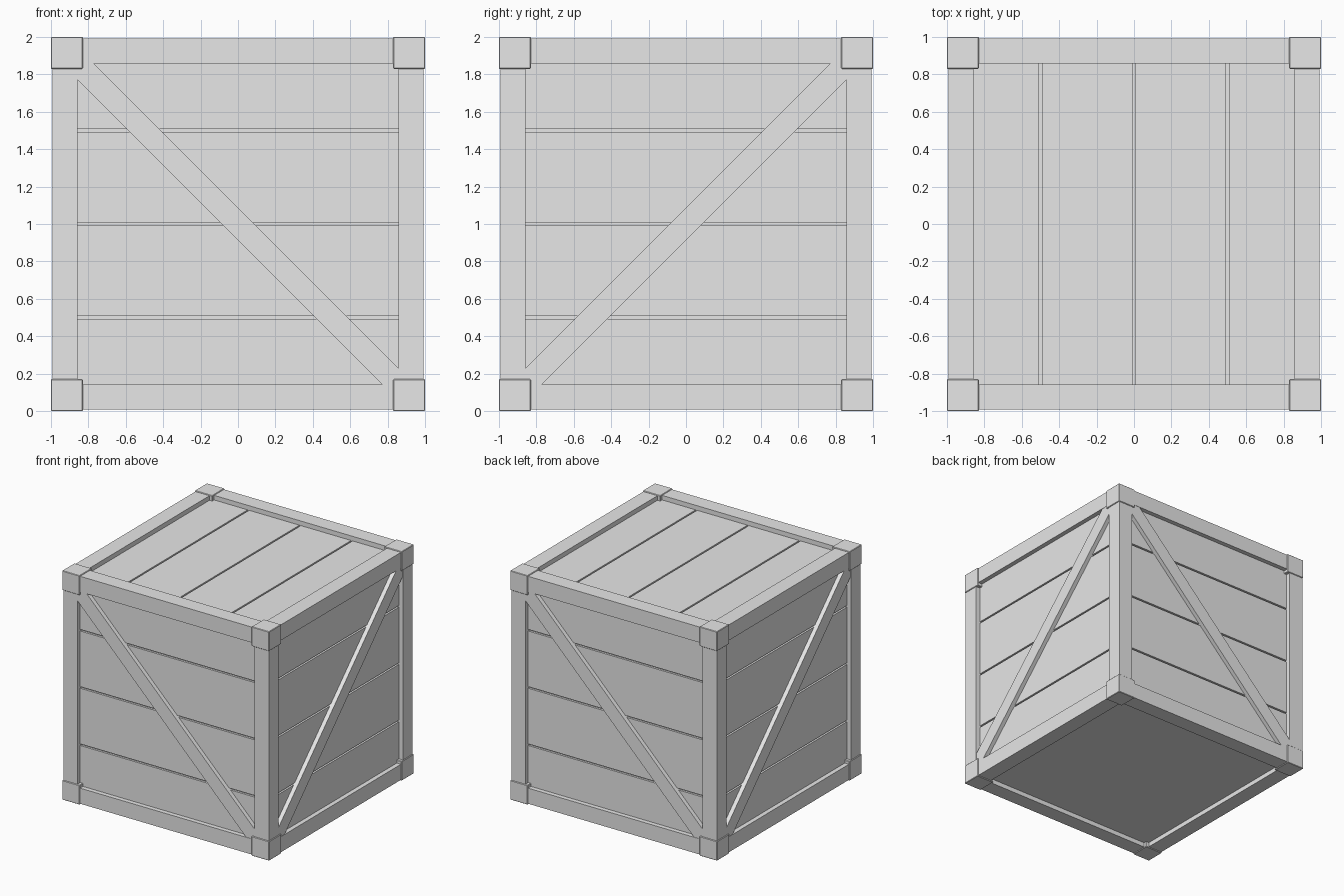
import bpy
import math
from mathutils import Matrix, Vector

cube = bpy.data.objects.get("Cube")
if cube:
    bpy.data.objects.remove(cube, do_unlink=True)

# Main dimensions, measured from the middle of the crate
FRAME_OUT, FRAME_IN = 0.993, 0.857
CORNER_IN = 0.83
PANEL, CORE = 0.953, 0.935
BRACE_OUT = 0.99
GAP = 0.014
PLANKS = 4

grey = bpy.data.materials.new("plain_grey")
grey.use_nodes = True
grey.diffuse_color = (0.8, 0.8, 0.8, 1)
grey.node_tree.nodes["Principled BSDF"].inputs["Base Color"].default_value = (0.8, 0.8, 0.8, 1)

LIFT = Matrix.Translation((0, 0, 1))


def box(name, low, high, turn=Matrix()):
    """Box between two corners, turned about the crate's middle."""
    low, high = Vector(low), Vector(high)
    bpy.ops.mesh.primitive_cube_add(size=1)
    obj = bpy.context.object
    obj.name = name
    size = Matrix.Diagonal((*(high - low), 1))
    obj.data.transform(LIFT @ turn @ Matrix.Translation((low + high) / 2) @ size)
    obj.data.materials.append(grey)
    return obj


def plank_row(name, turn):
    """Planks on the front face, running along x, with narrow gaps."""
    step = 2 / PLANKS
    for i in range(PLANKS):
        low = max(-1 + i * step + GAP / 2, -CORE)
        high = min(-1 + (i + 1) * step - GAP / 2, CORE)
        box(name, (-CORE, -PANEL, low), (CORE, -CORE + 0.01, high), turn)


# Inner body and plain bottom panel
box("inner_body", (-CORE,) * 3, (CORE,) * 3)
box("bottom_panel", (-CORE, -CORE, -PANEL), (CORE, CORE, -CORE + 0.01))

# Planked sides with one diagonal brace each
for k, side in enumerate(("front", "right", "back", "left")):
    turn = Matrix.Rotation(k * math.pi / 2, 4, "Z")
    plank_row(side + "_plank", turn)
    slope = math.pi / 4 if k % 2 == 0 else -math.pi / 4
    box(side + "_brace", (-1.2, -BRACE_OUT, -0.062), (1.2, -0.94, 0.062),
        turn @ Matrix.Rotation(slope, 4, "Y"))

# Top planks run from front to back
plank_row("top_plank", Matrix.Rotation(math.pi / 2, 4, "Z") @ Matrix.Rotation(-math.pi / 2, 4, "X"))

# Twelve edge beams: four along each axis
axis_turns = {
    "cross": Matrix(),
    "depth": Matrix.Rotation(math.pi / 2, 4, "Z"),
    "upright": Matrix.Rotation(math.pi / 2, 4, "Y"),
}
for label, turn in axis_turns.items():
    for a in (-1, 1):
        for b in (-1, 1):
            ys = sorted((a * FRAME_IN, a * FRAME_OUT))
            zs = sorted((b * FRAME_IN, b * FRAME_OUT))
            box(label + "_beam", (-0.9, ys[0], zs[0]), (0.9, ys[1], zs[1]), turn)

# Eight corner blocks with slightly eased edges
for x in (-1, 1):
    for y in (-1, 1):
        for z in (-1, 1):
            spans = [sorted((s * CORNER_IN, s)) for s in (x, y, z)]
            block = box("corner_block", [s[0] for s in spans], [s[1] for s in spans])
            bevel = block.modifiers.new("eased_edges", "BEVEL")
            bevel.width = 0.004
            bevel.segments = 1
